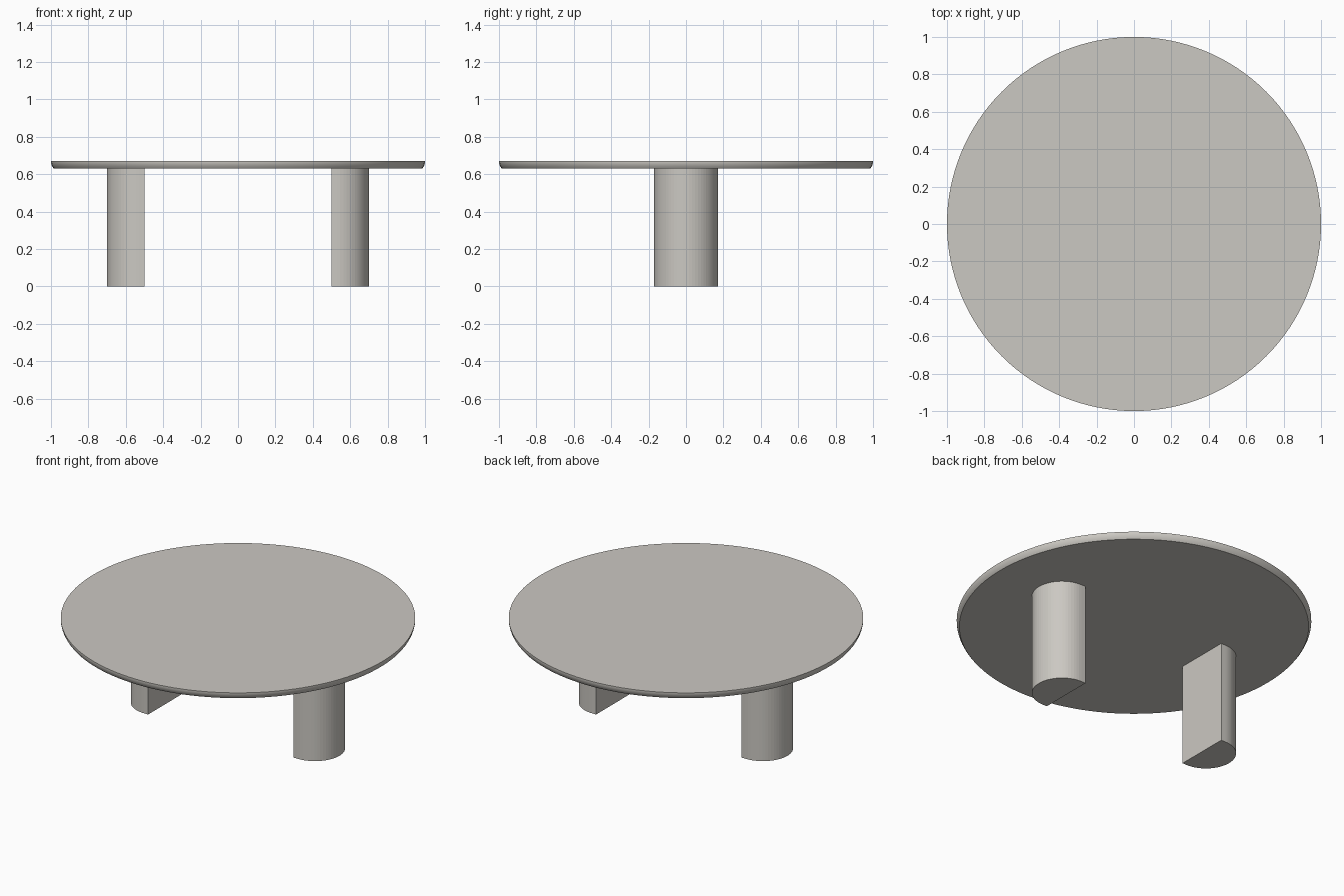
import bpy, bmesh, math

if "Cube" in bpy.data.objects:
    bpy.data.objects.remove(bpy.data.objects["Cube"])

stone = bpy.data.materials.new("warm grey")
stone.diffuse_color = (0.60, 0.58, 0.54, 1)
stone.use_nodes = True
stone.node_tree.nodes["Principled BSDF"].inputs["Base Color"].default_value = stone.diffuse_color


def make_object(name, bm):
    bmesh.ops.recalc_face_normals(bm, faces=bm.faces)
    mesh = bpy.data.meshes.new(name)
    bm.to_mesh(mesh)
    bm.free()
    mesh.materials.append(stone)
    obj = bpy.data.objects.new(name, mesh)
    bpy.context.collection.objects.link(obj)
    return obj


def smooth(obj, degrees):
    bpy.ops.object.select_all(action='DESELECT')
    obj.select_set(True)
    bpy.context.view_layer.objects.active = obj
    bpy.ops.object.shade_smooth_by_angle(angle=math.radians(degrees))


# Round top: stacked rings, rim curving inwards towards the underside
SIDES = 128
bm = bmesh.new()
rings = []
for radius, z in [(0.985, 0.63), (0.991, 0.638), (0.997, 0.65), (1.0, 0.662), (1.0, 0.67)]:
    rings.append([bm.verts.new((radius * math.cos(2 * math.pi * i / SIDES),
                                radius * math.sin(2 * math.pi * i / SIDES), z))
                  for i in range(SIDES)])
bm.faces.new(rings[0])
bm.faces.new(rings[-1])
for low, high in zip(rings, rings[1:]):
    for i in range(SIDES):
        j = (i + 1) % SIDES
        bm.faces.new((low[i], low[j], high[j], high[i]))
smooth(make_object("table_top", bm), 30)


# Legs: D-shaped columns, flat face inwards, faceted round face outwards
def leg(name, side):
    bm = bmesh.new()
    steps = 32
    outline = [(0.50, -0.17)]
    for i in range(steps + 1):
        a = math.pi * (i / steps - 0.5)
        outline.append((0.53 + 0.17 * math.cos(a), 0.17 * math.sin(a)))
    outline.append((0.50, 0.17))
    base = bm.faces.new([bm.verts.new((side * x, side * y, 0)) for x, y in outline])
    grown = bmesh.ops.extrude_face_region(bm, geom=[base])["geom"]
    bmesh.ops.translate(bm, vec=(0, 0, 0.63),
                        verts=[v for v in grown if isinstance(v, bmesh.types.BMVert)])
    return make_object(name, bm)


leg("right_leg", 1)
leg("left_leg", -1)
